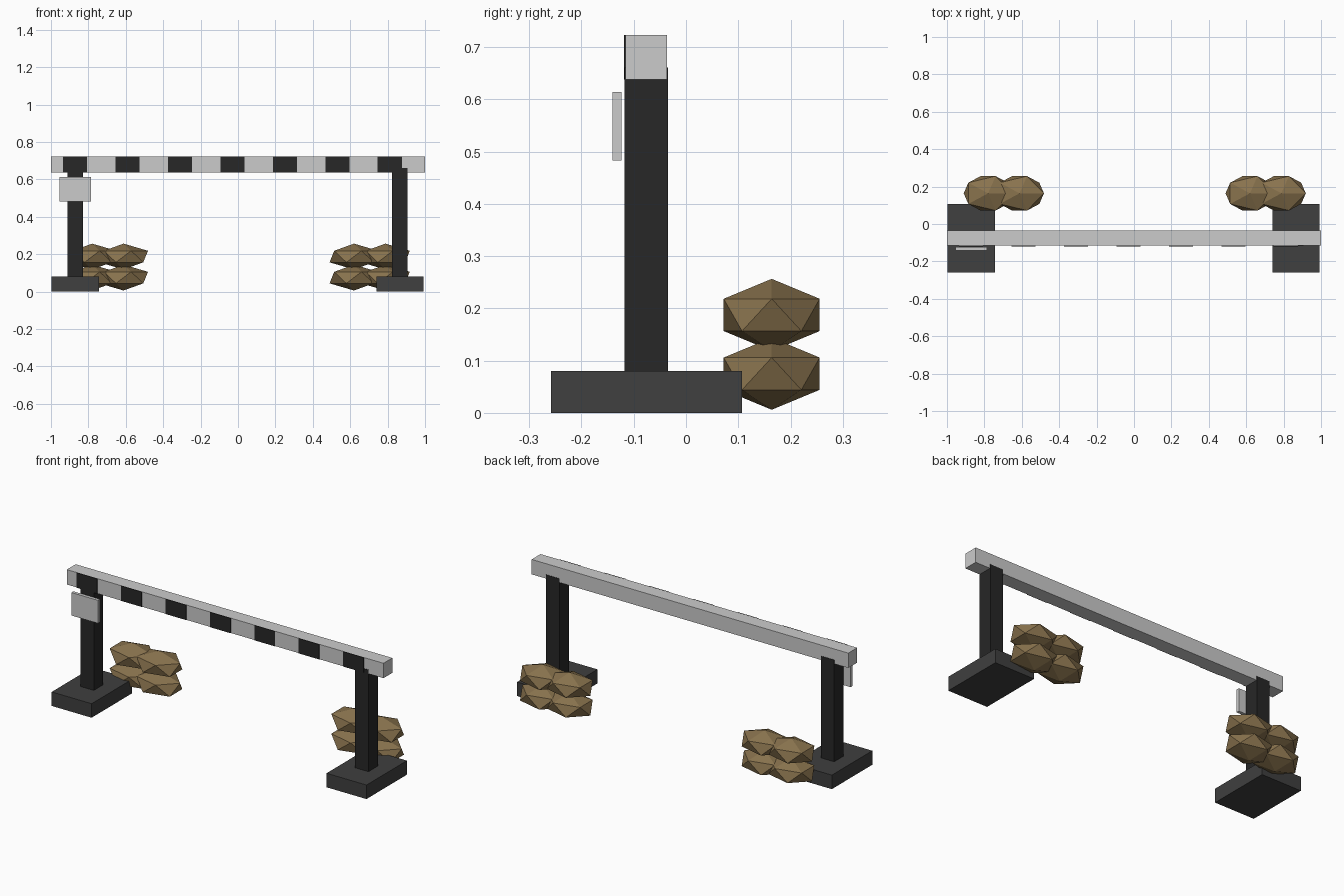
import bpy

if "Cube" in bpy.data.objects:
    bpy.data.objects.remove(bpy.data.objects["Cube"])


def material(name, rgb):
    m = bpy.data.materials.new(name)
    m.diffuse_color = (*rgb, 1)
    m.use_nodes = True
    m.node_tree.nodes["Principled BSDF"].inputs["Base Color"].default_value = m.diffuse_color
    return m


BLACK = material("black_paint", (0.02, 0.02, 0.02))
RUBBER = material("dark_rubber", (0.05, 0.05, 0.05))
CANVAS = material("brown_canvas", (0.25, 0.17, 0.075))


def finish(name, mat):
    ob = bpy.context.object
    ob.name = name
    if mat:
        ob.data.materials.append(mat)
    return ob


def box(name, x, y, z, mat=None):
    """Box from (min, max) ranges on each axis."""
    ranges = (x, y, z)
    bpy.ops.mesh.primitive_cube_add(size=1, location=[(a + b) / 2 for a, b in ranges])
    bpy.context.object.scale = [b - a for a, b in ranges]
    bpy.ops.object.transform_apply(location=False, rotation=False, scale=True)
    return finish(name, mat)


def sandbag(name, x, y, z):
    bpy.ops.mesh.primitive_ico_sphere_add(subdivisions=1, radius=1, location=(x, y, z))
    bpy.context.object.scale = (0.146, 0.108, 0.069)
    bpy.ops.object.transform_apply(location=False, rotation=False, scale=True)
    return finish(name, CANVAS)


# Crossbar with dark stripes on its front face
box("crossbar", (-1, 1), (-0.116, -0.036), (0.638, 0.723))
for i in range(7):
    c = -0.871 + i * 0.2805
    box(f"stripe_{i + 1}", (c - 0.065, c + 0.065), (-0.119, -0.115), (0.638, 0.7235), BLACK)

# Posts, feet and stacked sandbags on each side
for side, post_x, foot_x, bag_x in (("left", -0.87, -0.87, -0.78),
                                    ("right", 0.865, 0.866, 0.62)):
    box(f"{side}_post", (post_x - 0.042, post_x + 0.042), (-0.118, -0.034), (0.08, 0.661), BLACK)
    box(f"{side}_foot", (foot_x - 0.126, foot_x + 0.126), (-0.258, 0.107), (0, 0.08), RUBBER)
    for row in range(2):
        for col in range(2):
            sandbag(f"{side}_sandbag_{row * 2 + col + 1}",
                    bag_x + col * 0.168, 0.164, 0.075 + row * 0.1125)

# Blank sign plate in front of the left post
box("sign_plate", (-0.954, -0.786), (-0.141, -0.123), (0.483, 0.614))
